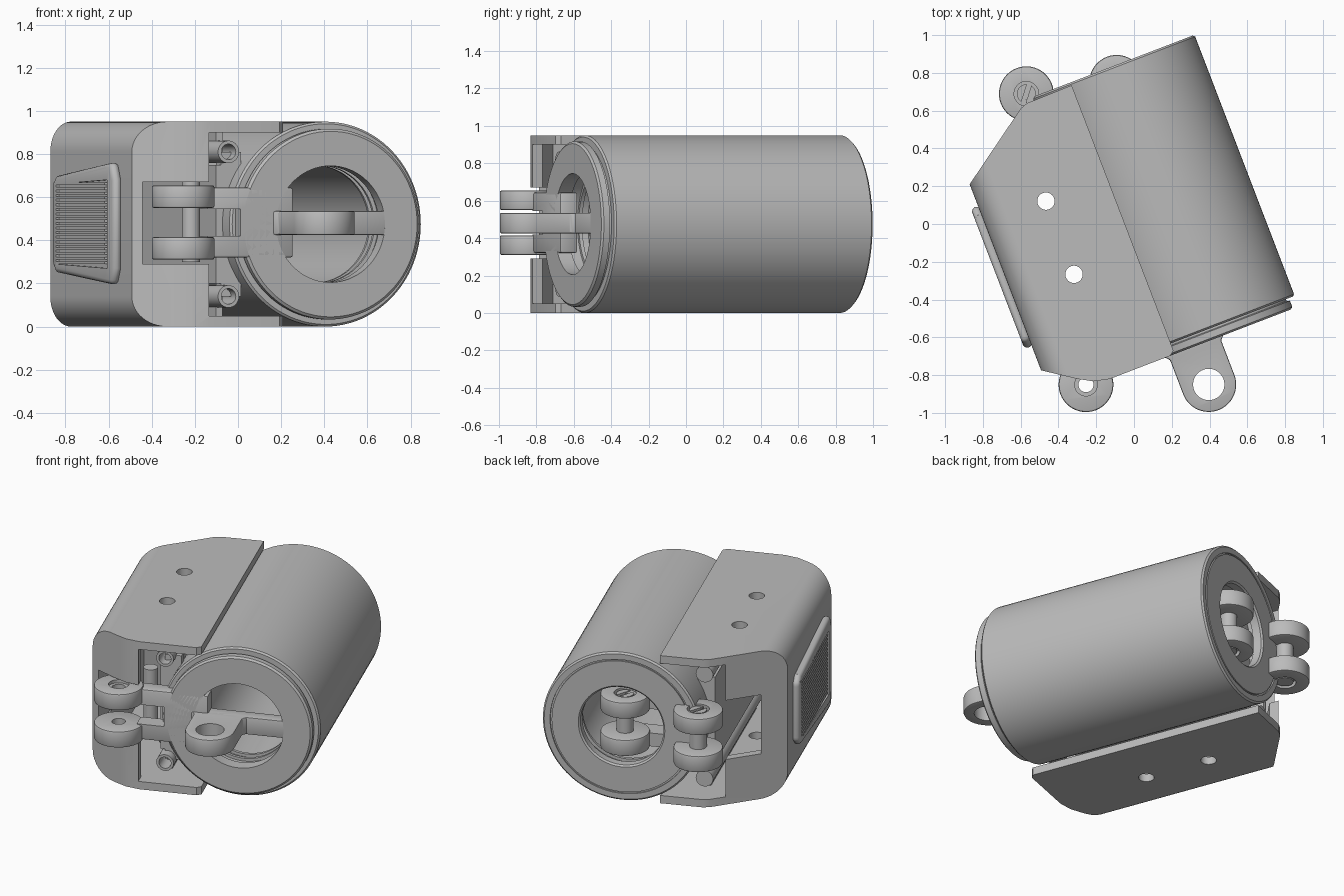
import bpy, bmesh, math
from mathutils import Matrix, Vector

if "Cube" in bpy.data.objects:
    bpy.data.objects.remove(bpy.data.objects["Cube"])

grey = bpy.data.materials.new("plain grey")
grey.use_nodes = True
grey.diffuse_color = (0.5, 0.5, 0.5, 1)
grey.node_tree.nodes["Principled BSDF"].inputs["Base Color"].default_value = (0.5, 0.5, 0.5, 1)

TURN = Matrix.Rotation(math.radians(21), 4, "Z")   # whole assembly sits turned
MID = 0.475                                         # height of the barrel axis
AXIS = 0.183                                        # sideways place of the barrel axis
LUGS = ((0.31, 0.415), (0.55, 0.655))               # heights of the paired lugs


def add(name, bm):
    bmesh.ops.recalc_face_normals(bm, faces=bm.faces)
    me = bpy.data.meshes.new(name)
    bm.to_mesh(me)
    bm.free()
    me.materials.append(grey)
    ob = bpy.data.objects.new(name, me)
    bpy.context.collection.objects.link(ob)
    ob.matrix_world = TURN
    return ob


def prism(name, pts, lo, hi, axis="z"):
    place = {"z": lambda a, b, h: (a, b, h), "y": lambda a, b, h: (a, h, b),
             "x": lambda a, b, h: (h, a, b)}[axis]
    bm = bmesh.new()
    face = bm.faces.new([bm.verts.new(place(a, b, lo)) for a, b in pts])
    out = bmesh.ops.extrude_face_region(bm, geom=[face])["geom"]
    move = Vector(place(0, 0, hi - lo))
    bmesh.ops.translate(bm, vec=move, verts=[v for v in out if isinstance(v, bmesh.types.BMVert)])
    return add(name, bm)


def rect(a0, a1, b0, b1):
    return [(a0, b0), (a1, b0), (a1, b1), (a0, b1)]


def arc(a, b, r, start=0, sweep=360, n=40):
    steps = n if sweep == 360 else n + 1
    return [(a + r * math.cos(math.radians(start + sweep * i / n)),
             b + r * math.sin(math.radians(start + sweep * i / n))) for i in range(steps)]


def bake(ob):
    bpy.context.view_layer.update()
    me = bpy.data.meshes.new_from_object(ob.evaluated_get(bpy.context.evaluated_depsgraph_get()))
    ob.modifiers.clear()
    ob.data = me


def cut(ob, tool, mode="DIFFERENCE"):
    mod = ob.modifiers.new("cut", "BOOLEAN")
    mod.operation, mod.solver, mod.object = mode, "EXACT", tool
    bake(ob)
    bpy.data.objects.remove(tool)


def soften(ob, width, segments=2):
    mod = ob.modifiers.new("soft", "BEVEL")
    mod.width, mod.segments, mod.limit_method = width, segments, "ANGLE"
    mod.angle_limit = math.radians(40)
    bake(ob)
    return ob


# Barrel: hollow turned body with stepped front lip and grooved back face
profile = [(.27, -.72), (.43, -.72), (.442, -.71), (.442, -.675), (.425, -.67), (.425, -.66),
           (.465, -.66), (.475, -.65), (.475, .81), (.465, .82), (.43, .82), (.43, .81),
           (.42, .81), (.42, .82), (.26, .82), (.25, .81), (.25, .76), (.29, .76),
           (.29, -.64), (.27, -.64)]
bm = bmesh.new()
verts = [bm.verts.new((AXIS + r, y, MID)) for r, y in profile]
edges = [bm.edges.new((verts[i - 1], verts[i])) for i in range(len(verts))]
bmesh.ops.spin(bm, geom=verts + edges, cent=(AXIS, 0, MID), axis=(0, 1, 0),
               angle=math.tau, steps=96, use_duplicate=False)
bmesh.ops.remove_doubles(bm, verts=bm.verts, dist=0.0005)
add("barrel", bm)

# Inner retaining rings inside the bore
for i, y in enumerate((-.58, -.52, .66)):
    ring = prism(f"bore_ring_{i + 1}", arc(AXIS, MID, .292, n=64), y, y + .02, "y")
    cut(ring, prism("cutter", arc(AXIS, MID, .272, n=64), y - .1, y + .1, "y"))

# Crossbar over the front opening, with the forward loop
soften(prism("front_crossbar", rect(AXIS - .275, AXIS + .275, -.72, -.64), .425, .535), .006)
loop = soften(prism("front_loop", [(.26, -.66), (.24, -.71), (.21, -.74)]
                    + arc(.065, -.935, .145, 0, -180)
                    + [(-.08, -.74), (-.11, -.71), (-.13, -.66)], .425, .535), .008)
cut(loop, prism("cutter", arc(.065, -.935, .083), 0, 1))

# Housing: rounded shell with chamfered ends
housing = prism("housing", [(-.737, -.547), (-.574, -.658), (-.5, -.7), (-.415, -.72), (-.07, -.72),
                            (-.045, -.7), (-.045, .804), (-.3, .8), (-.342, .785), (-.737, .508)], 0, .95)
slab = prism("cutter", [(.2, 0), (.2, .95)] + arc(-.597, .81, .14, 90, 90, 12)
             + arc(-.597, .14, .14, 180, 90, 12), -1, 1, "y")
cut(housing, slab, "INTERSECT")
cut(housing, prism("cutter", [(-.685, -.5), (-.42, -.66), (-.42, -2), (.1, -2), (.1, 2), (-.42, 2),
                              (-.42, .67), (-.685, .485)], .05, .9))
cut(housing, prism("cutter", rect(-.695, 0, -1, -.3), .29, .67))
cut(housing, prism("cutter", rect(-.6, 0, .3, 1), .29, .67))
for y in (.28, -.135):
    cut(housing, prism("cutter", arc(-.392, y, .046, n=32), -.5, 1.5))

# Inner bracket, guide tubes and latch pin between housing and barrel
prism("inner_bracket", rect(-.325, -.22, -.56, .6), .2, .75)
for side, z in (("lower", .14), ("upper", .81)):
    tube = prism(side + "_guide_tube", arc(-.285, z, .052, n=32), -.62, .7, "y")
    cut(tube, prism("cutter", arc(-.285, z, .036, n=32), -.8, -.45, "y"))
    z0, z1 = (.05, .14) if z < MID else (.81, .9)
    prism(side + "_tube_web", rect(-.3, -.27, -.5, .6), z0, z1)
    prism(side + "_tube_tab", rect(-.3, -.2, -.56, -.5), min(z, MID + .25), max(z, MID - .25))
prism("latch_pin", arc(-.41, -.46, .042, n=32), .3, .67)

# Front hinge: arm from the barrel lip, split into two drilled lugs
arm = prism("front_hinge_arm", rect(-.43, .0, -.72, -.62), .32, .645)
cut(soften(arm, .012), prism("cutter", rect(-.6, -.265, -1, 0), .42, .545))
for i, (lo, hi) in enumerate(LUGS):
    lug = soften(prism(f"front_lug_{i + 1}", arc(-.542, -.703, .145, n=48), lo, hi), .01)
    cut(lug, prism("cutter", arc(-.542, -.703, .04, n=32), 0, 1))
    face = hi if i else lo
    cut(lug, prism("cutter", arc(-.542, -.703, .06, n=32), face - .02, face + .02))


# Back hinges: two lugs joined by a slotted screw
def back_hinge(label, x, y):
    for i, (lo, hi) in enumerate(LUGS):
        lug = soften(prism(f"{label}_lug_{i + 1}", arc(x, y, .145, n=48), lo, hi), .01)
        face = hi if i else lo
        cut(lug, prism("cutter", arc(x, y, .065, n=32), face - .03, face + .03))
    screw = prism(label + "_screw", arc(x, y, .05, n=32), .315, .65)
    dx, dy = .1 * math.cos(.9), .1 * math.sin(.9)
    slot = [(x + a * dx + b * dy, y + a * dy - b * dx)
            for a, b in ((-1, -.12), (1, -.12), (1, .12), (-1, .12))]
    cut(screw, prism("cutter", slot, .625, .7))


back_hinge("back_outer", -.285, .848)
back_hinge("back_inner", AXIS, .733)
for i, (lo, hi) in enumerate(LUGS):
    prism(f"back_outer_arm_{i + 1}", rect(-.3, -.14, .72, .82), lo + .01, hi - .01)
    prism(f"back_inner_arm_{i + 1}", rect(-.095, AXIS, .6, .72), lo + .01, hi - .01)

# Ribbed thumb pad on the outer wall
pad = soften(prism("thumb_pad", [(-.41, .27), (-.37, .195), (-.3, .2), (.34, .25), (.385, .29),
                                 (.385, .66), (.34, .7), (-.3, .755), (-.37, .76), (-.41, .68)],
                   -.778, -.73, "x"), .022, 3)
cut(pad, prism("cutter", [(-.33, .27), (.33, .29), (.33, .66), (-.33, .68)], -.9, -.762, "x"))
for i in range(18):
    z = .29 + i * .0215
    prism(f"pad_rib_{i + 1}", rect(-.3, .36, z, z + .012), -.778, -.75, "x")

# Smooth shading on every part, with sharp edges kept
for ob in bpy.context.scene.objects:
    ob.select_set(ob.type == "MESH")
    if ob.type == "MESH":
        bpy.context.view_layer.objects.active = ob
bpy.ops.object.shade_smooth_by_angle(angle=math.radians(30))
